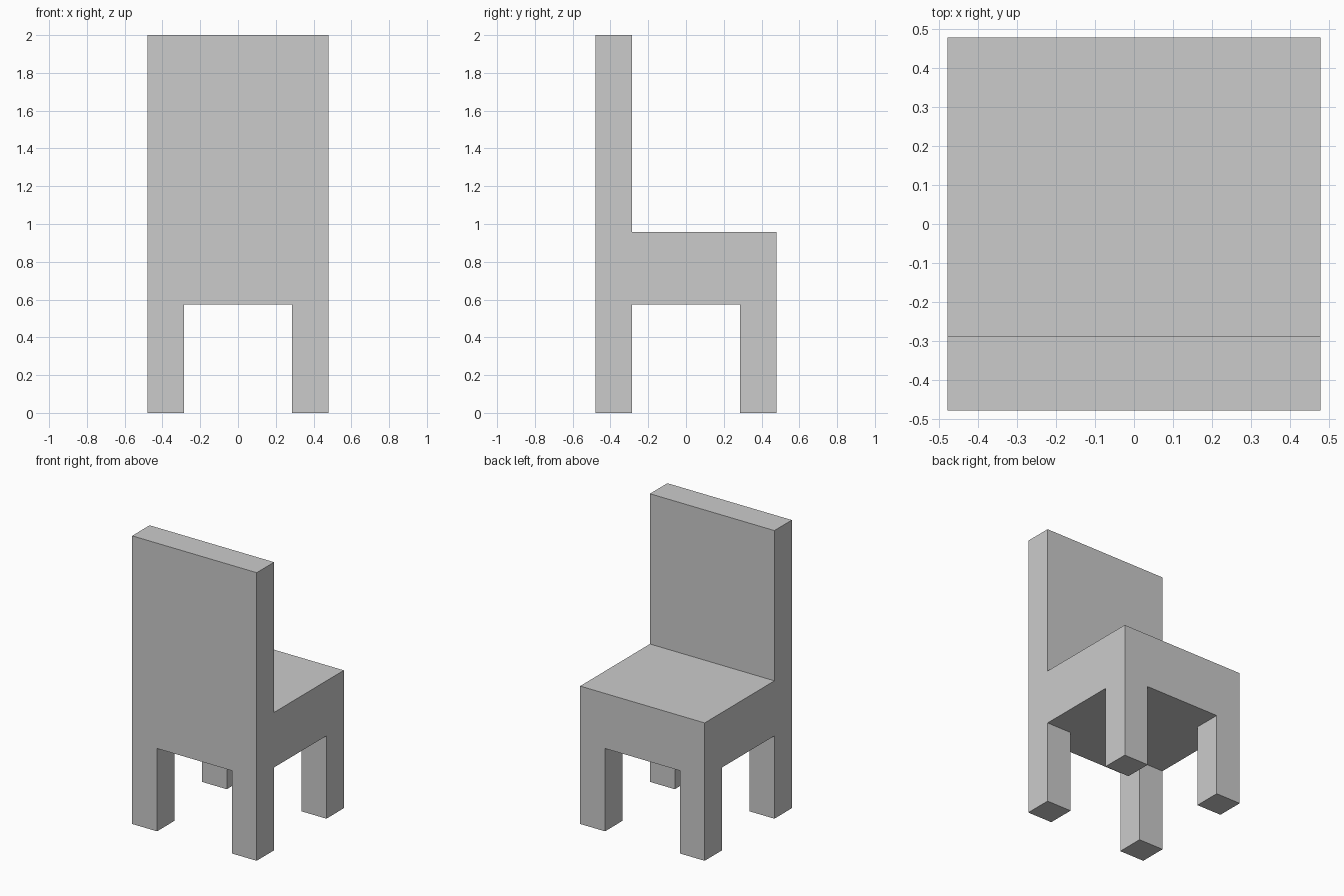
import bpy
import bmesh
from mathutils import Matrix, Vector

if "Cube" in bpy.data.objects:
    bpy.data.objects.remove(bpy.data.objects["Cube"])

HALF = 0.478        # half width and half depth
INNER = 0.287       # inner face of legs and backrest
SEAT_BOTTOM, SEAT_TOP, TOP = 0.575, 0.957, 2.0


def extrude(bm, faces, dz):
    new = bmesh.ops.extrude_face_region(bm, geom=faces)["geom"]
    verts = [v for v in new if isinstance(v, bmesh.types.BMVert)]
    bmesh.ops.translate(bm, verts=verts, vec=(0, 0, dz))


# Seat block
bm = bmesh.new()
size = Matrix.Diagonal((2 * HALF, 2 * HALF, SEAT_TOP - SEAT_BOTTOM, 1))
centre = Matrix.Translation((0, 0, (SEAT_TOP + SEAT_BOTTOM) / 2))
bmesh.ops.create_cube(bm, size=1, matrix=centre @ size)

# Cuts that mark out the legs and the backrest
for normal in (Vector((1, 0, 0)), Vector((0, 1, 0))):
    for side in (-INNER, INNER):
        bmesh.ops.bisect_plane(bm, geom=bm.verts[:] + bm.edges[:] + bm.faces[:],
                               plane_co=normal * side, plane_no=normal)

# Four legs from the corners of the underside
bm.normal_update()
corners = [f for f in bm.faces if f.normal.z < -0.9
           and min(abs(c) for c in f.calc_center_median().xy) > INNER]
extrude(bm, corners, -SEAT_BOTTOM)

# Backrest from the front strip of the seat top
bm.normal_update()
strip = [f for f in bm.faces if f.normal.z > 0.9
         and f.calc_center_median().y < -INNER]
extrude(bm, strip, TOP - SEAT_TOP)

# Merge flat areas into single faces
bmesh.ops.dissolve_limit(bm, angle_limit=0.01, verts=bm.verts[:], edges=bm.edges[:])
bmesh.ops.recalc_face_normals(bm, faces=bm.faces[:])

mesh = bpy.data.meshes.new("chair")
bm.to_mesh(mesh)
bm.free()
bpy.context.collection.objects.link(bpy.data.objects.new("chair", mesh))
